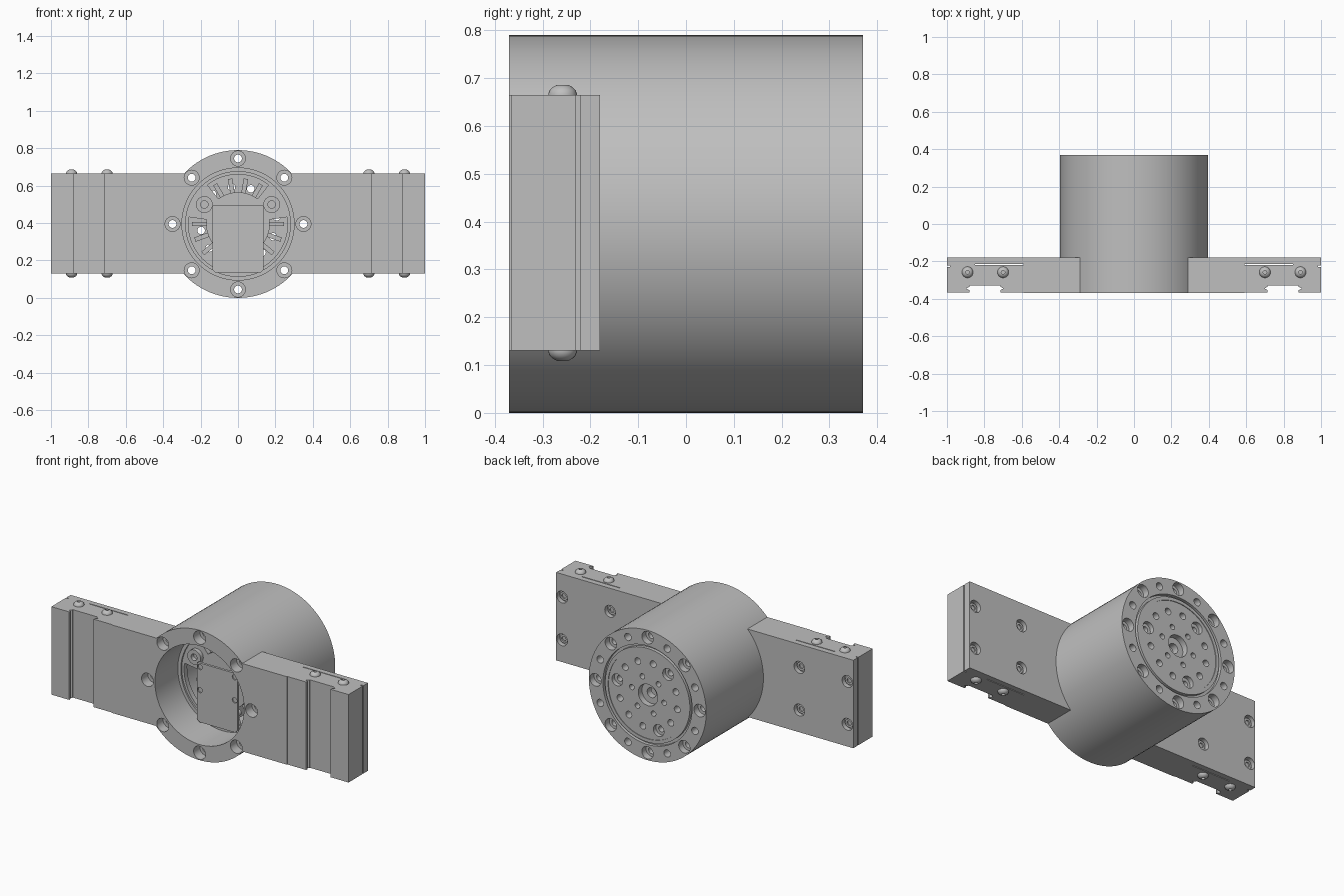
import bpy, bmesh
from math import sin, cos, radians, tau
from mathutils import Matrix, Vector

cube = bpy.data.objects.get("Cube")
if cube:
    bpy.data.objects.remove(cube, do_unlink=True)

CZ = 0.395                                  # height of the barrel axis
FRONT, BACK = -0.37, 0.37

grey = bpy.data.materials.new("machined_grey")
grey.use_nodes = True
colour = (0.52, 0.52, 0.52, 1)
grey.diffuse_color = colour
grey.node_tree.nodes["Principled BSDF"].inputs["Base Color"].default_value = colour


def make(name, bm):
    bmesh.ops.remove_doubles(bm, verts=bm.verts, dist=1e-6)
    bmesh.ops.recalc_face_normals(bm, faces=bm.faces)
    mesh = bpy.data.meshes.new(name)
    bm.to_mesh(mesh)
    bm.free()
    mesh.materials.append(grey)
    ob = bpy.data.objects.new(name, mesh)
    bpy.context.collection.objects.link(ob)
    return ob


def lathe(bm, profile, matrix, steps=24):
    """Spin a closed (radius, y) profile around the y axis."""
    rings = []
    for i in range(steps):
        a = tau * i / steps
        rings.append([bm.verts.new(matrix @ Vector((r * cos(a), y, r * sin(a))))
                      for r, y in profile])
    n = len(profile)
    for i in range(steps):
        p, q = rings[i], rings[(i + 1) % steps]
        for j in range(n):
            k = (j + 1) % n
            if profile[j][0] == 0 and profile[k][0] == 0:
                continue
            if profile[j][0] == 0:
                bm.faces.new((p[j], q[k], p[k]))
            elif profile[k][0] == 0:
                bm.faces.new((p[j], q[j], p[k]))
            else:
                bm.faces.new((p[j], q[j], q[k], p[k]))


def prism(bm, points, depth):
    """Extrude a flat outline of 3D points along the depth vector."""
    face = bm.faces.new([bm.verts.new(p) for p in points])
    out = bmesh.ops.extrude_face_region(bm, geom=[face])
    verts = [g for g in out["geom"] if isinstance(g, bmesh.types.BMVert)]
    bmesh.ops.translate(bm, vec=depth, verts=verts)


def box(bm, low, high):
    (a, b, c), (d, e, f) = low, high
    prism(bm, [(a, b, c), (d, b, c), (d, e, c), (a, e, c)], (0, 0, f - c))


def at(x=0, y=0, z=0):
    return Matrix.Translation((x, y, z))


def polar(r, degrees, y=0):
    a = radians(degrees)
    return at(r * cos(a), y, CZ + r * sin(a))


def rod(bm, r, y0, y1, matrix, steps=24):
    lathe(bm, [(0, y0), (r, y0), (r, y1), (0, y1)], matrix, steps)


def cut(ob, bm):
    cutter = make("cutter", bm)
    cutter.hide_render = True
    mod = ob.modifiers.new("cut", "BOOLEAN")
    mod.operation, mod.solver, mod.object = "DIFFERENCE", "EXACT", cutter
    bpy.context.view_layer.objects.active = ob
    bpy.ops.object.modifier_apply(modifier=mod.name)
    bpy.data.objects.remove(cutter, do_unlink=True)


def smooth(ob):
    bpy.ops.object.select_all(action="DESELECT")
    ob.select_set(True)
    bpy.context.view_layer.objects.active = ob
    bpy.ops.object.shade_smooth_by_angle(angle=radians(30))


# Barrel: hollow from the front, closed by a grooved plate at the back
bm = bmesh.new()
lathe(bm, [(.30, FRONT), (.30, -.15), (.28, -.15), (.28, .29), (.03, .29), (.03, .33),
           (.065, .33), (.065, .366), (.265, .366), (.265, BACK), (.285, BACK),
           (.285, .35), (.30, .35), (.30, BACK), (.395, BACK), (.395, FRONT)],
      at(z=CZ), 96)
barrel = make("barrel", bm)

# Rim bolt holes, counterbored at both ends, and the back plate holes
bm = bmesh.new()
for i in range(8):
    lathe(bm, [(0, -.4), (.04, -.4), (.04, -.31), (.021, -.31), (.021, .33),
               (.038, .33), (.038, .4), (0, .4)], polar(.35, 45 * i))
    rod(bm, .022, .32, .4, polar(.345, 45 * i + 22.5))
for i in range(12):
    if i % 4:
        rod(bm, .02, .25, .4, polar(.2, 30 * i + 10))
    else:
        lathe(bm, [(0, .25), (.018, .25), (.018, .34), (.036, .34), (.036, .4), (0, .4)],
              polar(.21, 30 * i + 10))
for i in range(6):
    rod(bm, .016, .33, .4, polar(.11, 60 * i + 10))
cut(barrel, bm)
smooth(barrel)

# Clamp arms: one outline with the dovetail slot, mirrored to the other side
bm = bmesh.new()
outline = [(.2, -.18), (1, -.18), (1, -.222), (.985, -.222), (.985, -.23), (1, -.23),
           (1, -.366), (.88, -.366), (.88, -.354), (.897, -.345), (.88, -.335),
           (.88, -.33), (.715, -.33), (.715, -.335), (.698, -.345), (.715, -.354),
           (.715, -.366), (.59, -.366), (.59, FRONT), (.2, FRONT)]
prism(bm, [(x, y, .13) for x, y in outline], (0, 0, .535))
arms = make("clamp_arms", bm)
bm = bmesh.new()
rod(bm, .392, -.5, 0, at(z=CZ), 96)
cut(arms, bm)
bm = bmesh.new()
box(bm, (.59, -.218, .1), (.85, -.213, .7))
cut(arms, bm)
bm = bmesh.new()
for x in (.637, .96):
    for z in (-.13, .13):
        rod(bm, .036, -.208, -.1, at(x, 0, CZ + z))
cut(arms, bm)
mirror = arms.modifiers.new("mirror", "MIRROR")
bpy.context.view_layer.objects.active = arms
bpy.ops.object.modifier_apply(modifier=mirror.name)
smooth(arms)

# Recessed screws in the back of the arms
bm = bmesh.new()
for x in (-.96, -.637, .637, .96):
    for z in (-.13, .13):
        lathe(bm, [(0, -.215), (.026, -.215), (.026, -.196), (.014, -.196),
                   (.014, -.204), (0, -.204)], at(x, 0, CZ + z))
smooth(make("arm_screws", bm))

# Domed clamp screws above and below the arms
bm = bmesh.new()
dome = [(0, -.01), (.03, -.01), (.03, .002), (.027, .010), (.021, .016),
        (.012, .021), (.010, .021), (.010, .008), (0, .008)]
for x in (-.89, -.70, .70, .89):
    for z, turn in ((.665, 90), (.13, -90)):
        lathe(bm, dome, at(x, -.258, z) @ Matrix.Rotation(radians(turn), 4, "X"))
smooth(make("clamp_screws", bm))

# Motor mount: disc with three windows
bm = bmesh.new()
rod(bm, .285, -.14, -.11, at(z=CZ), 96)
mount = make("motor_mount", bm)
bm = bmesh.new()
for middle in (90, 210, 330):
    arc = [radians(middle - 38 + 76 * i / 12) for i in range(13)]
    pts = [(r * cos(a), -.2, CZ + r * sin(a))
           for r, angles in ((.265, arc), (.17, arc[::-1])) for a in angles]
    prism(bm, pts, (0, .2, 0))
cut(mount, bm)
smooth(mount)

# Raised collars between the windows
bm = bmesh.new()
for a in (30, 150, 270):
    lathe(bm, [(.02, -.165), (.045, -.165), (.045, -.13), (.02, -.13)], polar(.208, a))
smooth(make("mount_collars", bm))

# Motor core with radial teeth
bm = bmesh.new()
rod(bm, .165, -.12, .2, at(z=CZ), 64)
for i in range(18):
    part = bmesh.new()
    box(part, (.15, -.07, -.012), (.245, .1, .012))
    part.transform(at(z=CZ) @ Matrix.Rotation(tau * i / 18, 4, "Y"))
    piece = bpy.data.meshes.new("tooth")
    part.to_mesh(piece)
    part.free()
    bm.from_mesh(piece)
    bpy.data.meshes.remove(piece)
smooth(make("motor_core", bm))

# Control board on four standoffs
bm = bmesh.new()
prism(bm, [(-.135, -.20, .15), (-.12, -.20, .135), (.12, -.20, .135),
           (.135, -.20, .15), (.135, -.20, .495), (-.135, -.20, .495)], (0, .015, 0))
board = make("control_board", bm)
bm = bmesh.new()
for x in (-.117, .117):
    for z in (.33, .47):
        rod(bm, .016, -.3, -.192, at(x, 0, z))
cut(board, bm)
smooth(board)
bm = bmesh.new()
for x in (-.09, .09):
    for z in (.22, .42):
        rod(bm, .018, -.19, -.12, at(x, 0, z))
smooth(make("board_standoffs", bm))
